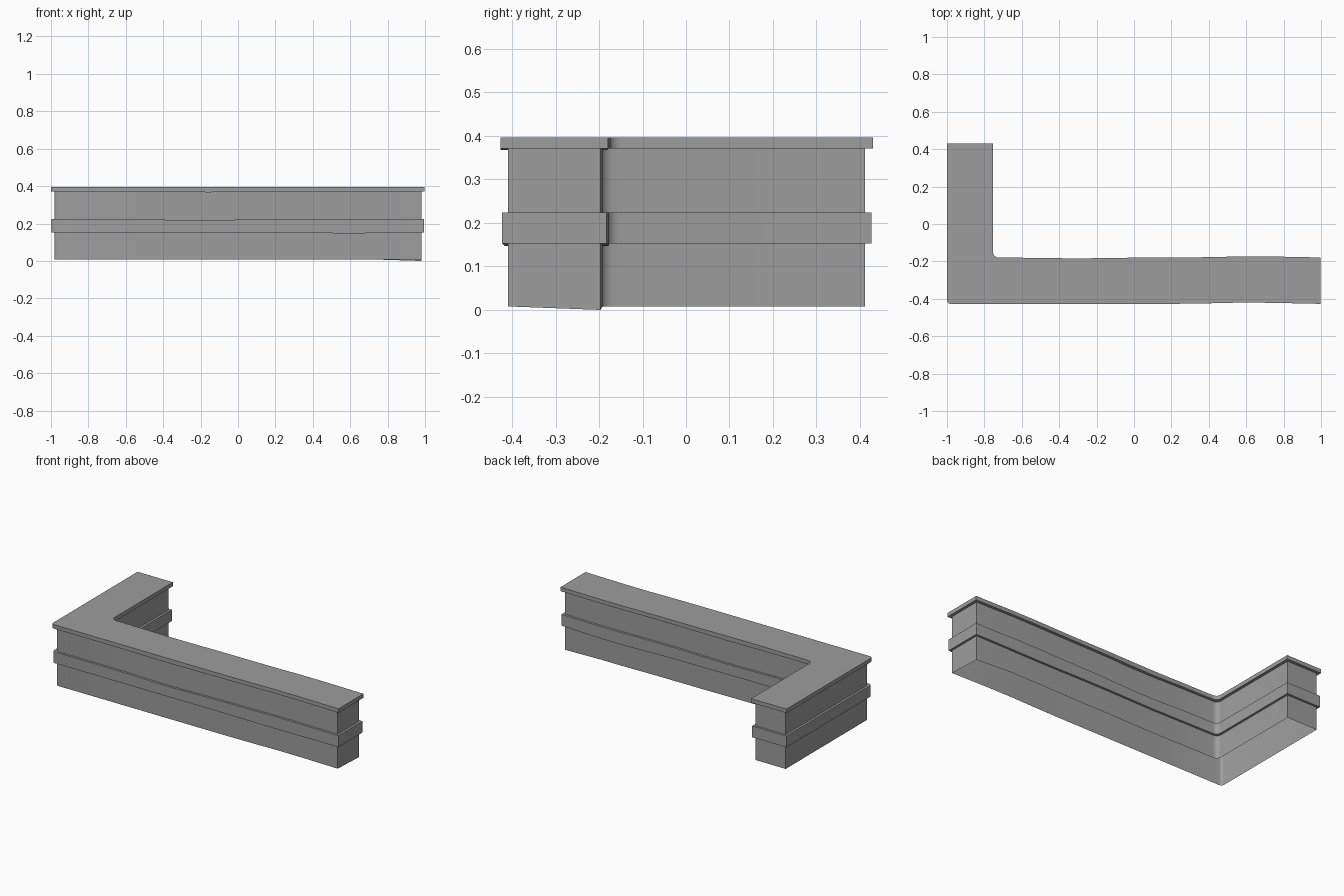
import bpy, bmesh, math

cube = bpy.data.objects.get("Cube")
if cube:
    bpy.data.objects.remove(cube, do_unlink=True)

grey = bpy.data.materials.new("plain grey")
grey.use_nodes = True
colour = (0.34, 0.34, 0.34, 1)
grey.diffuse_color = colour
grey.node_tree.nodes["Principled BSDF"].inputs["Base Color"].default_value = colour


def bump(x, centre, width):
    """Smooth hump used for the slightly uneven long arm."""
    t = abs(x - centre) / width
    return 0.5 + 0.5 * math.cos(math.pi * t) if t < 1 else 0


def arc(cx, cy, r, start, end, steps=5):
    for k in range(steps + 1):
        a = math.radians(start + (end - start) * k / steps)
        yield cx + r * math.cos(a), cy + r * math.sin(a)


def outline(inset):
    """Counter-clockwise L-shaped plan, drawn in by the inset."""
    left, right = -1 + inset, 0.998 - inset
    front, back = -0.427 + inset, 0.43 - inset
    inner_x, inner_y = -0.754 - inset, -0.179 - inset
    stations = [-0.5 + 0.175 * k for k in range(8)]
    pts = list(arc(left + 0.018, front + 0.018, 0.018, 180, 270, 3))
    pts += [(x, front + 0.007 * bump(x, 0.62, 0.4)) for x in stations]
    pts += [(right, front), (right, inner_y)]
    pts += [(x, inner_y + 0.006 * bump(x, 0.65, 0.4) - 0.005 * bump(x, -0.3, 0.4))
            for x in reversed(stations)]
    r = 0.03
    pts += list(arc(inner_x + r, inner_y + r, r, 270, 180))
    pts += [(inner_x, back), (left, back)]
    return pts


def loft(name, profile, cap_top=False):
    """Skin rows of (inset, height, dip centre, dip depth)."""
    bm = bmesh.new()
    rows = []
    for inset, z, centre, depth in profile:
        rows.append([bm.verts.new((x, y, z - depth * bump(x, centre, 0.4)))
                     for x, y in outline(inset)])
    for low, high in zip(rows, rows[1:]):
        n = len(low)
        for j in range(n):
            k = (j + 1) % n
            bm.faces.new((low[j], low[k], high[k], high[j]))
    if cap_top:
        bm.faces.new(rows[-1])
    mesh = bpy.data.meshes.new(name)
    bm.to_mesh(mesh)
    bm.free()
    mesh.materials.append(grey)
    obj = bpy.data.objects.new(name, mesh)
    bpy.context.collection.objects.link(obj)
    bpy.ops.object.select_all(action="DESELECT")
    obj.select_set(True)
    bpy.context.view_layer.objects.active = obj
    bpy.ops.object.shade_smooth_by_angle(angle=math.radians(35))
    return obj


WALL, BAND = 0.018, 0.004

# Hollow wall, open underneath
wall = loft("wall", [(WALL, 0.008, 0, 0), (WALL, 0.371, -0.2, 0.004)])
# Inner corner of the free end reaches slightly lower
for v in wall.data.vertices:
    if v.co.x > 0.97 and v.co.y > -0.3 and v.co.z < 0.1:
        v.co.z = 0

# Raised band around the middle
loft("middle_band", [(WALL, 0.153, 0.6, 0.006), (BAND, 0.153, 0.6, 0.006),
                     (BAND, 0.224, -0.2, 0.007), (WALL, 0.224, -0.2, 0.007)])

# Overhanging slab on top
loft("top_slab", [(WALL, 0.371, -0.2, 0.004), (0, 0.371, -0.2, 0.004),
                  (0, 0.396, 0, 0)], cap_top=True)
